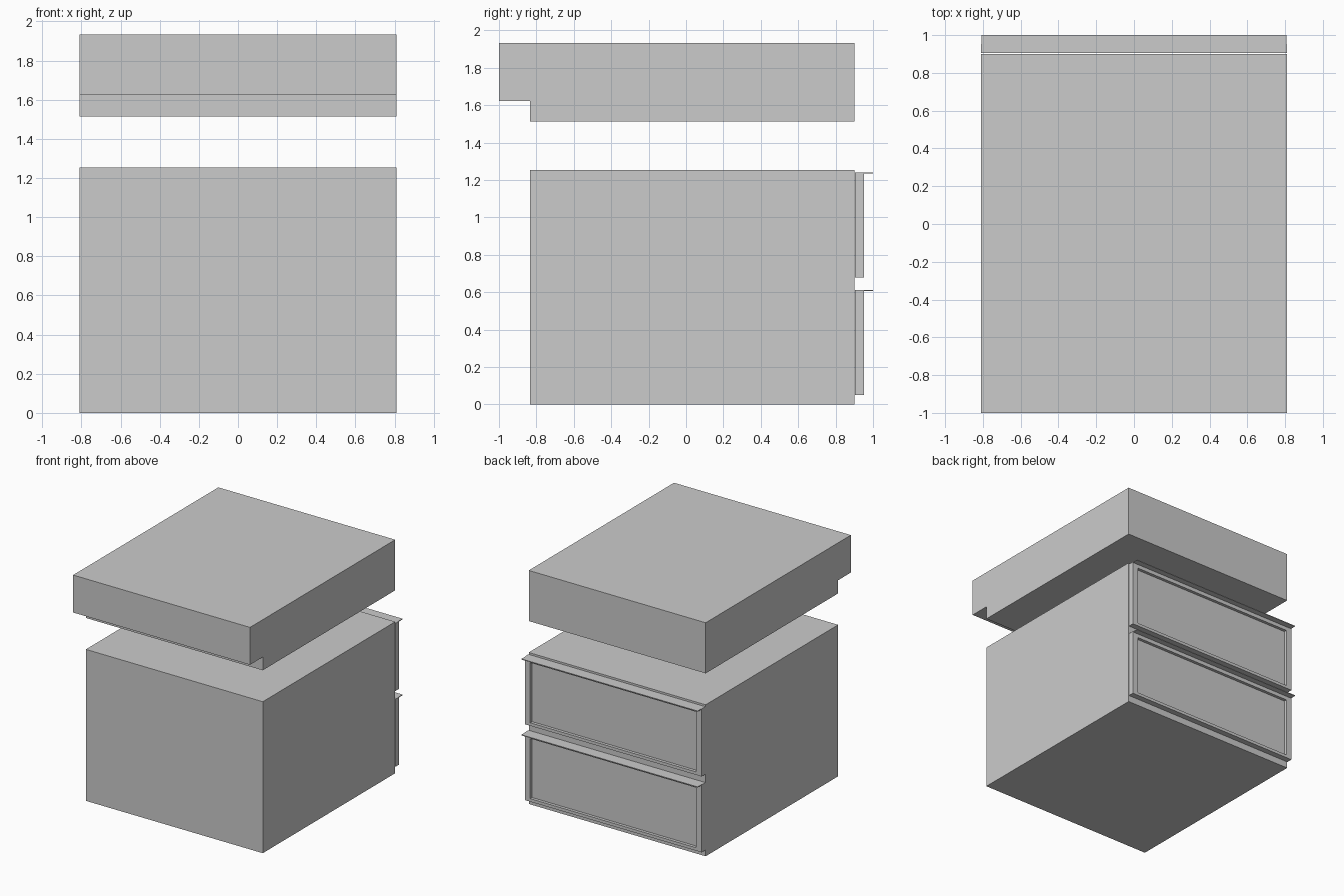
import bpy
import bmesh

if "Cube" in bpy.data.objects:
    bpy.data.objects.remove(bpy.data.objects["Cube"])

HALF_W = 0.81


def make_object(name, bm):
    bmesh.ops.recalc_face_normals(bm, faces=bm.faces[:])
    mesh = bpy.data.meshes.new(name)
    bm.to_mesh(mesh)
    bm.free()
    obj = bpy.data.objects.new(name, mesh)
    bpy.context.collection.objects.link(obj)
    return obj


def prism(name, profile, half_w=HALF_W):
    """Extrude a (y, z) side profile across the width."""
    bm = bmesh.new()
    face = bm.faces.new([bm.verts.new((-half_w, y, z)) for y, z in profile])
    ext = bmesh.ops.extrude_face_region(bm, geom=[face])
    # keep the start cap so the solid is closed
    if not face.is_valid:
        bm.faces.ensure_lookup_table()
    moved = [v for v in ext["geom"] if isinstance(v, bmesh.types.BMVert)]
    bmesh.ops.translate(bm, vec=(2 * half_w, 0, 0), verts=moved)
    return bm if name is None else make_object(name, bm)


def box_profile(y0, y1, z0, z1):
    return [(y0, z0), (y1, z0), (y1, z1), (y0, z1)]


def drawer_front(name, z0, z1):
    """Slab with a sunken panel on its outer (+y) face."""
    y0, y1, depth = 0.904, 0.952, 0.025
    bm = prism(None, box_profile(y0, y1, z0, z1))
    bm.normal_update()
    outer = next(f for f in bm.faces if all(abs(v.co.y - y1) < 1e-5 for v in f.verts))
    bmesh.ops.inset_region(bm, faces=[outer], thickness=0.03)
    mid = (z0 + z1) / 2
    for v in outer.verts:
        v.co.x = (HALF_W - 0.05) * (1 if v.co.x > 0 else -1)
        v.co.z = z1 - 0.038 if v.co.z > mid else z0 + 0.025
        v.co.y = y1
    ext = bmesh.ops.extrude_discrete_faces(bm, faces=[outer])
    for v in ext["faces"][0].verts:
        v.co.y = y1 - depth
    return make_object(name, bm)


# Cabinet body
prism("cabinet_body", box_profile(-0.833, 0.90, 0, 1.254))

# Floating top with a front overhang
prism("top_slab", [(-1.0, 1.623), (-0.833, 1.623), (-0.833, 1.514),
                   (0.90, 1.514), (0.90, 1.933), (-1.0, 1.933)])

# Two drawers with thin pull lips along the top
for label, z0, z1 in (("lower", 0.052, 0.612), ("upper", 0.68, 1.24)):
    drawer_front(label + "_drawer_front", z0, z1)
    prism(label + "_drawer_lip", box_profile(0.952, 1.0, z1 - 0.006, z1), 0.807)
